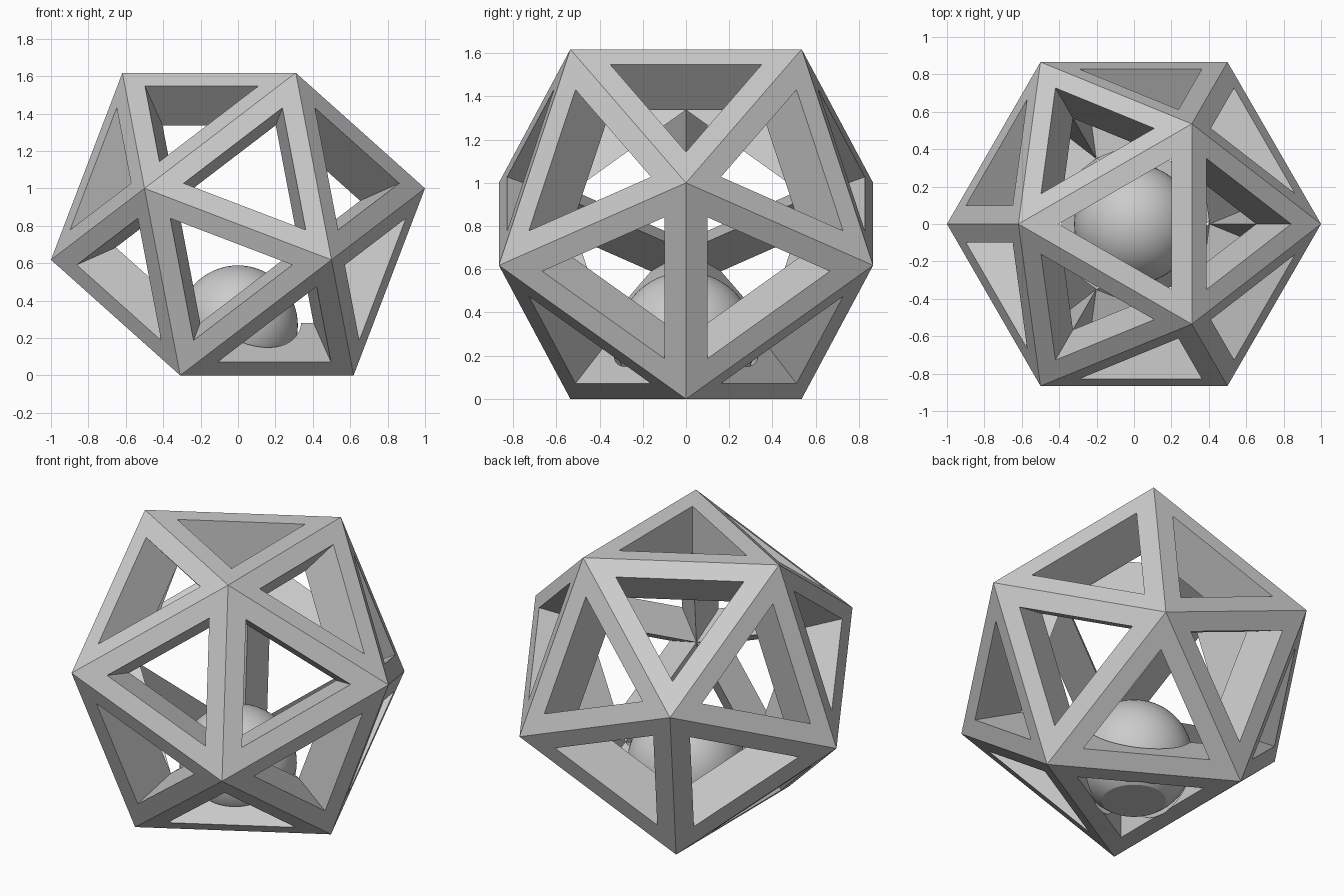
import bpy, bmesh, math
from mathutils import Vector

if "Cube" in bpy.data.objects:
    bpy.data.objects.remove(bpy.data.objects["Cube"])

PHI = (1 + math.sqrt(5)) / 2
CENTRE = Vector((0, 0, PHI / 2))
HOLE = 0.653                 # hole size relative to a face
BALL_Z, BALL_R, SOCKET_R = 0.268, 0.32, 0.341

grey = bpy.data.materials.new("light_grey")
grey.diffuse_color = (0.6, 0.6, 0.6, 1)
grey.use_nodes = True
grey.node_tree.nodes["Principled BSDF"].inputs["Base Color"].default_value = grey.diffuse_color


def make_object(name, bm):
    bmesh.ops.recalc_face_normals(bm, faces=bm.faces[:])
    mesh = bpy.data.meshes.new(name)
    bm.to_mesh(mesh)
    bm.free()
    mesh.materials.append(grey)
    obj = bpy.data.objects.new(name, mesh)
    bpy.context.collection.objects.link(obj)
    return obj


def triangle_ring(radius, z, start):
    return [Vector((radius * math.cos(math.radians(start + 120 * i)),
                    radius * math.sin(math.radians(start + 120 * i)), z)) for i in range(3)]


def sphere_mesh(radius):
    bm = bmesh.new()
    bmesh.ops.create_uvsphere(bm, u_segments=64, v_segments=32, radius=radius)
    bmesh.ops.translate(bm, verts=bm.verts[:], vec=(0, 0, BALL_Z))
    return bm


# Icosahedron resting on a face
corners = (triangle_ring(1 / PHI, 0, 0) + triangle_ring(1, 1 / PHI, 60)
           + triangle_ring(1, 1, 0) + triangle_ring(1 / PHI, PHI, 60))
solid = bmesh.new()
for c in corners:
    solid.verts.new(c)
bmesh.ops.convex_hull(solid, input=solid.verts[:])

# Frame: each face keeps a rim, and its hole walls run in to a smaller icosahedron
bm = bmesh.new()
for face in solid.faces:
    outer = [v.co.copy() for v in face.verts]
    mid = sum(outer, Vector()) / 3
    rim = [mid + (p - mid) * HOLE for p in outer]
    inner = [CENTRE + (p - CENTRE) * HOLE for p in outer]
    loops = [[bm.verts.new(p) for p in ring] for ring in (outer, rim, inner)]
    for a, b in zip(loops, loops[1:]):
        for i in range(3):
            j = (i + 1) % 3
            bm.faces.new((a[i], a[j], b[j], b[i]))
solid.free()
bmesh.ops.remove_doubles(bm, verts=bm.verts[:], dist=0.0001)
frame = make_object("frame", bm)

# Round socket that leaves a small gap around the ball
cutter = make_object("socket_cutter", sphere_mesh(SOCKET_R))
cutter.hide_render = True
cutter.hide_viewport = True
cut = frame.modifiers.new("socket", 'BOOLEAN')
cut.operation = 'DIFFERENCE'
cut.solver = 'EXACT'
cut.object = cutter

# Loose ball with a flat base
bm = sphere_mesh(BALL_R)
bmesh.ops.bisect_plane(bm, geom=bm.verts[:] + bm.edges[:] + bm.faces[:],
                       plane_co=(0, 0, 0), plane_no=(0, 0, -1), clear_outer=True)
bmesh.ops.holes_fill(bm, edges=[e for e in bm.edges if e.is_boundary], sides=0)
ball = make_object("ball", bm)

bpy.ops.object.select_all(action='DESELECT')
ball.select_set(True)
bpy.context.view_layer.objects.active = ball
bpy.ops.object.shade_smooth_by_angle(angle=math.radians(30))
